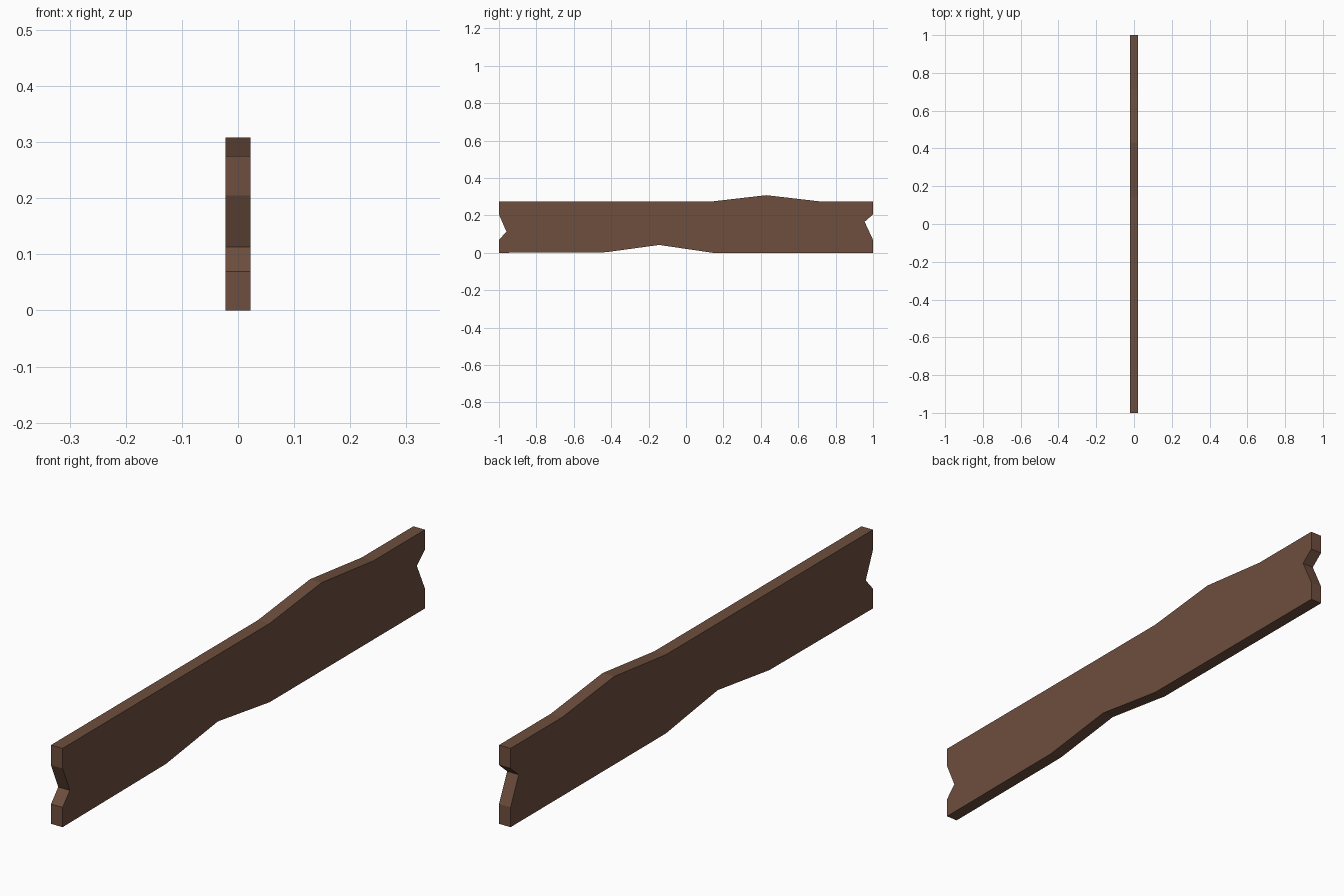
import bpy, bmesh

if "Cube" in bpy.data.objects:
    bpy.data.objects.remove(bpy.data.objects["Cube"])

THICKNESS = 0.0446

# Side outline of the plank as (y, z), counter-clockwise seen from +x
outline = [
    (-1.0, 0.0), (-0.429, 0.003), (-0.143, 0.042), (0.143, 0.0), (1.0, 0.0),   # underside
    (1.0, 0.069), (0.955, 0.166), (1.0, 0.205), (1.0, 0.275),                  # back notch
    (0.714, 0.275), (0.429, 0.308), (0.143, 0.275), (-1.0, 0.275),             # top edge
    (-1.0, 0.205), (-0.96, 0.113), (-1.0, 0.069),                              # front notch
]

wood = bpy.data.materials.new("brown wood")
wood.diffuse_color = (0.155, 0.077, 0.048, 1.0)
wood.use_nodes = True
wood.node_tree.nodes["Principled BSDF"].inputs["Base Color"].default_value = wood.diffuse_color

# Extrude the outline across the plank thickness
bm = bmesh.new()
side = bm.faces.new([bm.verts.new((-THICKNESS / 2, y, z)) for y, z in outline])
extruded = bmesh.ops.extrude_face_region(bm, geom=[side], use_keep_orig=True)
moved = [v for v in extruded["geom"] if isinstance(v, bmesh.types.BMVert)]
bmesh.ops.translate(bm, verts=moved, vec=(THICKNESS, 0, 0))
bmesh.ops.recalc_face_normals(bm, faces=bm.faces)

mesh = bpy.data.meshes.new("plank")
bm.to_mesh(mesh)
bm.free()
mesh.materials.append(wood)
plank = bpy.data.objects.new("plank", mesh)
bpy.context.collection.objects.link(plank)
